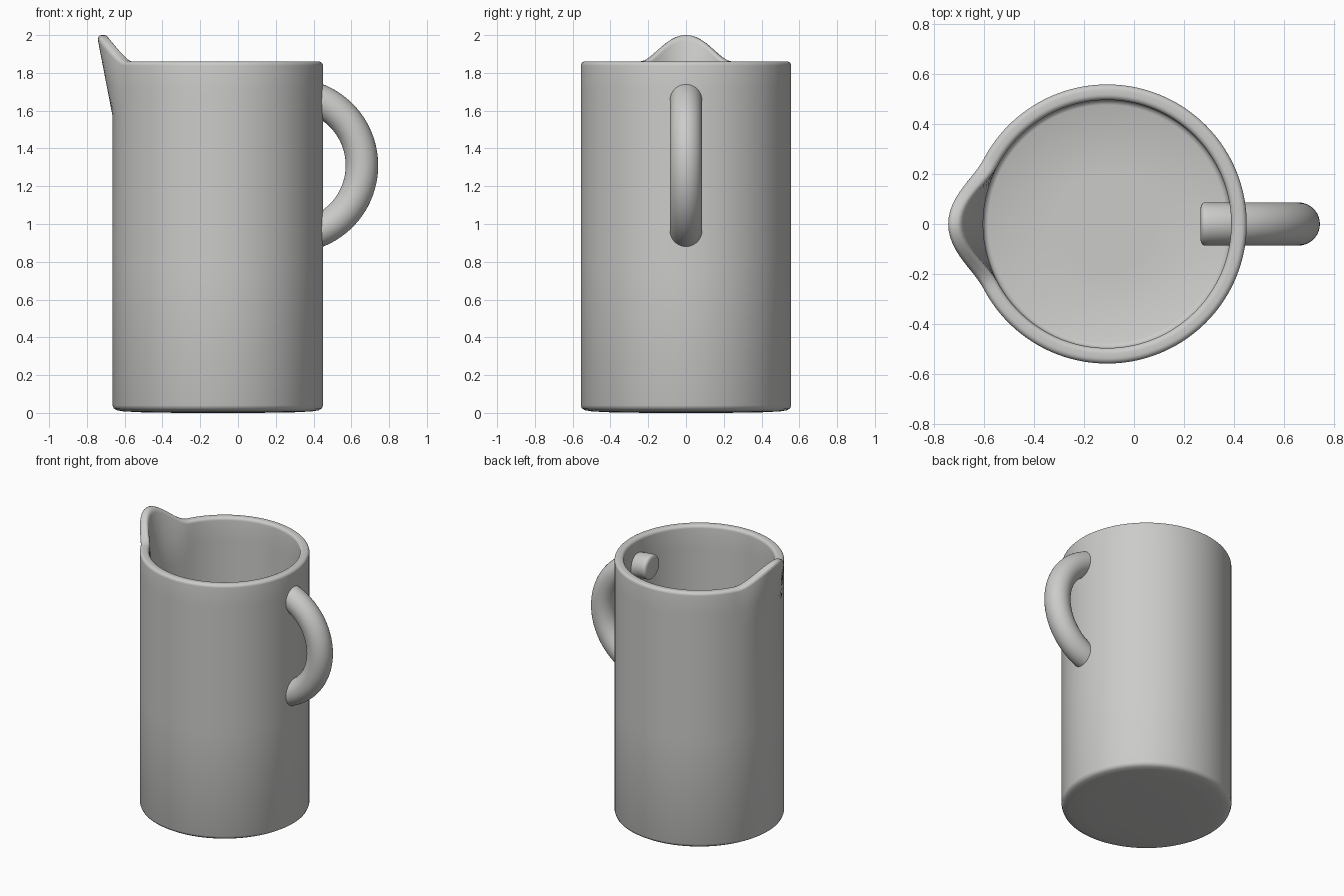
import bpy, bmesh, math
from math import sin, cos, pi

if "Cube" in bpy.data.objects:
    bpy.data.objects.remove(bpy.data.objects["Cube"])

grey = bpy.data.materials.new("light grey")
grey.diffuse_color = (0.6, 0.6, 0.59, 1)
grey.use_nodes = True
grey.node_tree.nodes["Principled BSDF"].inputs["Base Color"].default_value = grey.diffuse_color

CX = -0.107          # axis of the body
RO, RI, TOP = 0.557, 0.495, 1.86


def loft(name, rings, angle):
    """Skin a list of closed rings, close both ends, shade smooth."""
    bm = bmesh.new()
    vs = [[bm.verts.new(p) for p in ring] for ring in rings]
    n = len(vs[0])
    for a, b in zip(vs, vs[1:]):
        for i in range(n):
            j = (i + 1) % n
            bm.faces.new((a[i], a[j], b[j], b[i]))
    bm.faces.new(vs[0])
    bm.faces.new(vs[-1])
    bmesh.ops.recalc_face_normals(bm, faces=bm.faces)
    me = bpy.data.meshes.new(name)
    bm.to_mesh(me)
    bm.free()
    me.materials.append(grey)
    ob = bpy.data.objects.new(name, me)
    bpy.context.collection.objects.link(ob)
    bpy.ops.object.select_all(action='DESELECT')
    ob.select_set(True)
    bpy.context.view_layer.objects.active = ob
    bpy.ops.object.shade_smooth_by_angle(angle=math.radians(angle))


# Jug body: lathe profile (radius, z), outside then over the rim to the floor
profile = [(0.2, 0.0), (0.4, 0.003), (0.5, 0.008), (0.535, 0.014),
           (0.551, 0.024), (RO, 0.04), (RO, 0.8), (RO, 1.57), (RO, 1.7)]
# rounded rim
for cr, start, bev in ((RO - 0.022, 0, 0.022), (RI + 0.022, 90, 0.022)):
    for k in range(6):
        a = math.radians(start + 18 * k)
        profile.append((cr + bev * cos(a), TOP - bev + bev * sin(a)))
profile += [(RI, 1.7), (RI, 1.57), (RI, 0.8), (RI, 0.08),
            (RI - 0.006, 0.067), (RI - 0.02, 0.06), (0.2, 0.06)]


def body_point(r, z, th):
    # pouring lip: pull the wall out and up around the -x direction
    d = abs(th - pi) / math.radians(28)
    w = 0.5 * (1 + cos(pi * d)) if d < 1 else 0
    t = max(0, (z - 1.57) / (TOP - 1.57)) if z > 1.57 else 0
    r += 0.083 * w * t
    return (CX + r * cos(th), r * sin(th), z + 0.14 * w * t)


N = 144
loft("jug_body", [[body_point(r, z, 2 * pi * i / N) for i in range(N)]
                  for r, z in profile], 40)

# Handle: half ring whose rounded ends poke through the wall
HX, HZ, R, TUBE, M = 0.28, 1.31, 0.376, 0.086, 40


def handle_ring(a, r, shift):
    return [(HX + (R + r * cos(p)) * cos(a) - shift, r * sin(p),
             HZ + (R + r * cos(p)) * sin(a))
            for p in (2 * pi * k / M for k in range(M))]


cap = [(0.066, 0.014), (0.076, 0.011), (0.083, 0.006)]
rings = [handle_ring(-pi / 2, r, s) for r, s in cap]
rings += [handle_ring(-pi / 2 + pi * i / 64, TUBE, 0) for i in range(65)]
rings += [handle_ring(pi / 2, r, s) for r, s in reversed(cap)]
loft("handle", rings, 50)
